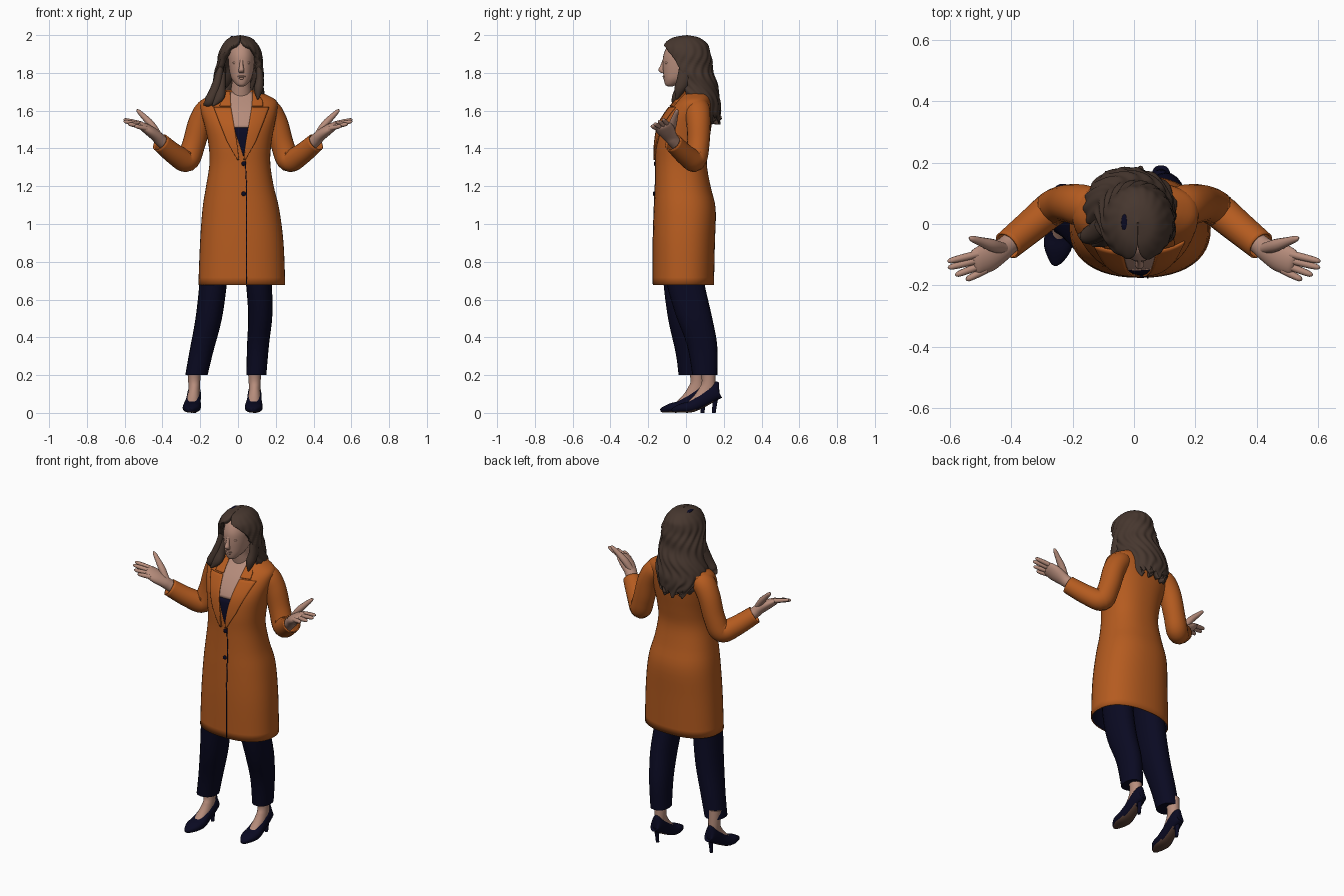
import bpy, math
from mathutils import Vector

if "Cube" in bpy.data.objects:
    bpy.data.objects.remove(bpy.data.objects["Cube"], do_unlink=True)


def material(name, r, g, b):
    m = bpy.data.materials.new(name)
    m.use_nodes = True
    m.diffuse_color = (r, g, b, 1)
    bsdf = m.node_tree.nodes["Principled BSDF"]
    bsdf.inputs["Base Color"].default_value = (r, g, b, 1)
    bsdf.inputs["Roughness"].default_value = 0.8
    return m


ORANGE = material("coat orange", 0.46, 0.105, 0.014)
NAVY = material("navy cloth", 0.003, 0.003, 0.016)
SKIN = material("skin", 0.47, 0.265, 0.2)
HAIR = material("hair brown", 0.062, 0.038, 0.028)
SOLE = material("sole brown", 0.1, 0.05, 0.035)


def finish(name, verts, faces, mats, thick=0, inner=0):
    mesh = bpy.data.meshes.new(name)
    mesh.from_pydata([tuple(v) for v in verts], [], faces)
    obj = bpy.data.objects.new(name, mesh)
    bpy.context.collection.objects.link(obj)
    for m in mats:
        mesh.materials.append(m)
    if thick:
        mod = obj.modifiers.new("thickness", "SOLIDIFY")
        mod.thickness, mod.offset, mod.material_offset = thick, -1, inner
    bpy.ops.object.select_all(action="DESELECT")
    obj.select_set(True)
    bpy.context.view_layer.objects.active = obj
    bpy.ops.object.shade_smooth_by_angle(angle=math.radians(50))
    return obj


def smooth_rows(rows, steps):
    """Catmull-Rom resampling of equal-length number rows."""
    out = []
    for i in range(len(rows) - 1):
        a, b, c, d = (rows[max(0, min(len(rows) - 1, i + k))] for k in (-1, 0, 1, 2))
        for s in range(steps):
            t = s / steps
            out.append([q + 0.5 * t * (r - p + t * (2 * p - 5 * q + 4 * r - w + t * (3 * (q - r) + w - p)))
                        for p, q, r, w in zip(a, b, c, d)])
    return out + [list(rows[-1])]


def tube(name, rows, mats, side=(1, 0, 0), flat=False, n=20, steps=4, power=2, caps=(True, True), **kw):
    """Loft rings (x, y, z, side radius, other radius) along a path."""
    pts = smooth_rows(rows, steps)
    verts, faces = [], []
    for i, p in enumerate(pts):
        t = Vector(pts[min(i + 1, len(pts) - 1)][:3]) - Vector(pts[max(i - 1, 0)][:3])
        t = Vector((0, 0, math.copysign(1, t.z))) if flat else t.normalized()
        s = Vector(side)
        s = (s - t * s.dot(t)).normalized()
        u = t.cross(s)
        for k in range(n):
            c, d = math.cos(math.tau * k / n), math.sin(math.tau * k / n)
            c, d = (math.copysign(abs(v) ** (2 / power), v) for v in (c, d))
            verts.append(Vector(p[:3]) + s * p[3] * c + u * p[4] * d)
    for i in range(len(pts) - 1):
        for k in range(n):
            a, b = i * n + k, i * n + (k + 1) % n
            faces.append((a, b, b + n, a + n))
    if caps[0]:
        faces.append(tuple(reversed(range(n))))
    if caps[1]:
        faces.append(tuple(range(len(verts) - n, len(verts))))
    return finish(name, verts, faces, mats, **kw)


def ball(name, loc, size, mat):
    rows = [(loc[0], loc[1], loc[2] + size[2] * math.sin(a), size[0] * math.cos(a), size[1] * math.cos(a))
            for a in (math.radians(16 * k - 88) for k in range(12))]
    return tube(name, rows, [mat], flat=True, n=14, steps=1)


# Coat body: z, centre x, half width, front y, back y
COAT = [(.676, .02, .23, -.175, .148), (.9, .02, .221, -.175, .153), (1.08, .015, .203, -.17, .157),
        (1.2, .01, .179, -.165, .13), (1.32, .01, .161, -.162, .11), (1.42, .01, .166, -.162, .12),
        (1.52, .008, .185, -.145, .135), (1.6, .005, .203, -.1, .14), (1.65, .005, .2, -.058, .138),
        (1.68, .005, .155, -.03, .13), (1.71, .01, .08, -.01, .115)]
coat_rows = [(x, (f + b) / 2, z, w, (b - f) / 2) for z, x, w, f, b in COAT]
tube("coat_body", coat_rows, [ORANGE, NAVY], flat=True, n=48, power=2.3, caps=(False, True),
     thick=.006, inner=1)
fine_coat = smooth_rows(coat_rows, 4)


def coat_front(x, z):
    for a, b in zip(fine_coat, fine_coat[1:]):
        if a[2] <= z <= b[2]:
            t = (z - a[2]) / (b[2] - a[2])
            cx, cy, _, w, d = (p + (q - p) * t for p, q in zip(a, b))
            return cy - d * max(0, 1 - min(1, abs((x - cx) / w)) ** 2.3) ** (1 / 2.3)
    return 0


def front_panel(name, rows, mat, lift, thick=.005, cols=8, steps=6):
    """Sheet that follows the coat front; rows are z, first x, second x."""
    fine = [[p + (q - p) * s / steps for p, q in zip(a, b)]
            for a, b in zip(rows, rows[1:]) for s in range(steps)] + [rows[-1]]
    verts, faces = [], []
    for z, x0, x1 in fine:
        for k in range(cols + 1):
            x = x0 + (x1 - x0) * k / cols
            verts.append((x, coat_front(x, z) - lift, z))
    for i in range(len(fine) - 1):
        for k in range(cols):
            a = i * (cols + 1) + k
            quad = (a, a + 1, a + cols + 2, a + cols + 1)
            faces.append(quad if rows[0][2] > rows[0][1] else quad[::-1])
    return finish(name, verts, faces, [mat], thick=thick)


# Neckline, lapels, collar, front closing and buttons
front_panel("blouse", [(1.36, .028, .042), (1.51, -.023, .06)], NAVY, .003)
front_panel("chest", [(1.51, -.023, .06), (1.6, -.042, .078), (1.7, -.045, .08)], SKIN, .003)
MID = .018
LAPEL = [(1.34, .012, .022), (1.44, .025, .078), (1.54, .042, .118), (1.62, .055, .148)]
COLLAR = [(1.626, .055, .115), (1.655, .058, .112), (1.705, .06, .078)]
for label, s in (("left", 1), ("right", -1)):
    for part, rows in (("lapel", LAPEL), ("collar", COLLAR)):
        front_panel(f"{label}_{part}", [(z, MID + s * a, MID + s * b) for z, a, b in rows], ORANGE, .009, .008)
front_panel("front_closing", [(.682, .042, .047), (1.2, .043, .048), (1.35, .036, .04)], NAVY, .002, .003, 1, 12)
for i, z in enumerate((1.32, 1.16)):
    ball(f"button_{i + 1}", (.03, coat_front(.03, z) - .003, z), (.012, .006, .012), NAVY)

# Sleeves and open hands
FINGERS = {"index": ((.518, -.1, 1.532), (.607, -.122, 1.554)),
           "middle": ((.512, -.118, 1.524), (.606, -.143, 1.544)),
           "ring": ((.502, -.136, 1.515), (.582, -.167, 1.53)),
           "little": ((.488, -.152, 1.506), (.547, -.182, 1.519))}
for label, s in (("left", 1), ("right", -1)):
    def mirrored(rows):
        return [(s * r[0], *r[1:]) for r in rows]
    tube(f"{label}_sleeve", mirrored([
        (.09, .055, 1.63, .05, .045), (.155, .058, 1.608, .068, .062), (.2, .066, 1.54, .064, .062),
        (.235, .065, 1.42, .059, .061), (.27, .048, 1.338, .058, .062), (.33, -.002, 1.365, .054, .056),
        (.412, -.07, 1.432, .049, .05)]), [ORANGE], side=(0, 1, 0), caps=(True, False),
        steps=6, thick=.007)
    across = (s * .035, .06, .03)
    tube(f"{label}_palm", mirrored([
        (.34, -.012, 1.38, .034, .034), (.41, -.068, 1.443, .034, .032), (.435, -.087, 1.468, .039, .03),
        (.475, -.108, 1.498, .049, .027), (.512, -.123, 1.521, .044, .019), (.524, -.128, 1.527, .034, .008)]),
        [SKIN], side=across)
    for finger, (a, b) in FINGERS.items():
        a, b = Vector(a), Vector(b)
        rows = [(*a.lerp(b, t), r, r) for t, r in
                ((-.1, .0125), (.3, .0125), (.6, .0115), (.9, .009), (1, .002))]
        tube(f"{label}_{finger}_finger", mirrored(rows), [SKIN], side=across, n=10, steps=2)
    tube(f"{label}_thumb", mirrored([
        (.425, -.08, 1.478, .018, .018), (.46, -.07, 1.528, .021, .019), (.498, -.058, 1.568, .015, .015),
        (.527, -.048, 1.597, .01, .01), (.537, -.045, 1.606, .002, .002)]), [SKIN], side=(0, 1, 0), n=12)

# Trousers
tube("left_trouser_leg", [(.1, -.015, .85, .075, .1), (.11, -.005, .7, .069, .1), (.118, .04, .52, .064, .095),
                          (.106, .085, .36, .058, .08), (.097, .1, .2, .053, .066)], [NAVY], flat=True, power=2.2)
tube("right_trouser_leg", [(-.12, -.02, .85, .075, .1), (-.13, -.022, .7, .073, .098), (-.155, -.005, .5, .07, .09),
                           (-.195, .018, .32, .063, .073), (-.22, .027, .2, .059, .066)], [NAVY], flat=True, power=2.2)

# Feet and pumps, from the ankle position and the toe's sideways shift
for label, x, y, toe in (("left", .088, .1, -.008), ("right", -.232, .04, -.022)):
    tube(f"{label}_ankle", [(x, y + .012, .25, .038, .042), (x, y + .02, .17, .032, .036),
                            (x, y + .01, .115, .03, .044), (x + toe * .3, y - .035, .07, .032, .032),
                            (x + toe * .6, y - .085, .036, .03, .02)], [SKIN])
    shoe = tube(f"{label}_shoe", [
        (x, y + .076, .125, .01, .034), (x, y + .066, .122, .027, .048), (x, y + .035, .1, .036, .043),
        (x + toe * .2, y - .015, .066, .039, .038), (x + toe * .5, y - .07, .034, .047, .031),
        (x + toe * .75, y - .12, .026, .044, .025), (x + toe, y - .163, .016, .021, .014),
        (x + toe, y - .175, .013, .006, .007)], [NAVY, SOLE], power=2.4)
    for f in shoe.data.polygons:
        if f.normal.z < -.75 and f.center.y < y + .04:
            f.material_index = 1
    tube(f"{label}_heel", [(x, y + .052, .1, .026, .026), (x, y + .053, .06, .013, .014),
                           (x, y + .047, 0, .009, .01)], [NAVY], flat=True, n=12)

# Neck, head and face
FX = .018
tube("neck", [(.012, .04, 1.6, .065, .06), (.015, .022, 1.69, .058, .06), (.016, .008, 1.74, .05, .055),
              (FX, 0, 1.8, .05, .055)], [SKIN], flat=True)
tube("head", [(FX, -.084, 1.729, .012, .014), (FX, -.077, 1.738, .028, .033), (FX, -.05, 1.765, .05, .067),
              (FX, -.028, 1.8, .062, .093), (FX, -.015, 1.85, .069, .108), (FX, -.006, 1.9, .07, .112),
              (FX, .005, 1.95, .057, .095), (FX, .01, 1.978, .02, .04)], [SKIN], flat=True, n=28, power=2.15)
tube("nose", [(FX, -.112, 1.88, .009, .008), (FX, -.123, 1.84, .01, .012), (FX, -.131, 1.815, .015, .016),
              (FX, -.121, 1.799, .013, .01)], [SKIN], flat=True, n=12)
ball("upper_lip", (FX, -.113, 1.781), (.022, .011, .006), SKIN)
ball("lower_lip", (FX, -.11, 1.771), (.018, .011, .007), SKIN)
for label, s in (("left", 1), ("right", -1)):
    ball(f"{label}_eyelid", (FX + s * .03, -.1, 1.853), (.016, .013, .008), SKIN)

# Hair shell: z, centre x, centre y, half width, half depth, half opening at the front in degrees
HAIR_ROWS = [(2.0, .012, .005, .001, .001, 0), (1.987, .012, 0, .056, .068, 0), (1.955, .012, -.002, .09, .114, 14),
             (1.92, .012, 0, .107, .127, 40), (1.87, .011, .005, .12, .13, 60), (1.8, .005, .018, .127, .128, 70),
             (1.72, -.004, .045, .138, .125, 66), (1.65, -.015, .062, .15, .118, 66),
             (1.59, -.015, .09, .125, .094, 85), (1.545, -.02, .115, .085, .066, 100)]
rows, n = smooth_rows(HAIR_ROWS, 6), 96
verts, faces = [], []
for z, cx, cy, w, d, gap in rows:
    gap = math.radians(max(gap, 0))
    fade = min(1, (2 - z) * 8)
    for k in range(n + 1):
        a = gap + (math.tau - 2 * gap) * k / n
        wave = 1 + fade * (.025 * math.sin(17 * a + 5 * math.sin(z * 22)) + .02 * math.sin(z * 55 + 2 * a))
        tip = .018 * math.sin(9 * a) * max(0, (1.65 - z) * 10)
        verts.append((cx + w * wave * math.sin(a), cy - d * wave * math.cos(a), z + tip))
for i in range(len(rows) - 1):
    for k in range(n):
        a = i * (n + 1) + k
        faces.append((a, a + n + 1, a + n + 2, a + 1))
finish("hair", verts, faces, [HAIR], thick=.03)
ball("hair_clip", (-.03, .005, 1.988), (.012, .028, .007), NAVY)

# Locks beside the face, falling forward on the shoulders
LOCKS = {"right_outer_lock": [(-.092, -.01, 1.83, .018, .03), (-.108, -.015, 1.75, .026, .04),
                              (-.128, -.03, 1.69, .03, .035), (-.155, -.04, 1.645, .028, .025),
                              (-.182, -.035, 1.632, .004, .004)],
         "right_inner_lock": [(-.078, -.005, 1.8, .014, .025), (-.09, -.03, 1.72, .025, .026),
                              (-.1, -.055, 1.67, .026, .02), (-.135, -.07, 1.625, .004, .004)],
         "left_lock": [(.112, -.005, 1.84, .016, .03), (.115, -.015, 1.76, .022, .035),
                       (.108, -.035, 1.71, .024, .028), (.105, -.05, 1.66, .004, .004)]}
for name, path in LOCKS.items():
    tube(name, path, [HAIR], n=14, steps=5)
